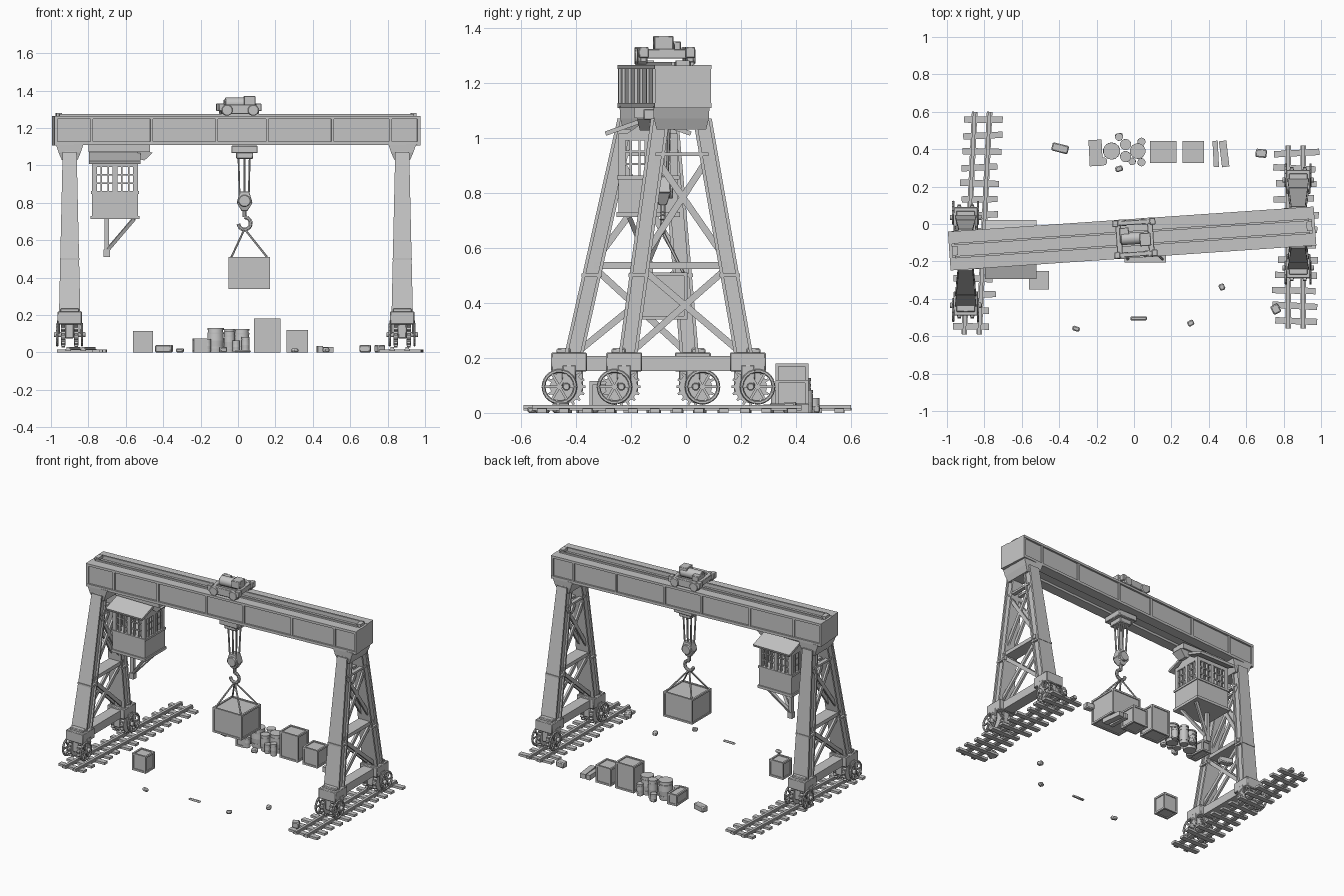
import bpy, bmesh, math, random
from mathutils import Matrix, Vector

if "Cube" in bpy.data.objects:
    bpy.data.objects.remove(bpy.data.objects["Cube"])

random.seed(4)
grey = bpy.data.materials.new("weathered_grey")
grey.diffuse_color = (0.56, 0.56, 0.56, 1)
grey.use_nodes = True
grey.node_tree.nodes["Principled BSDF"].inputs["Base Color"].default_value = grey.diffuse_color
I = Matrix()


class Part:
    """Collects simple solids into one named object."""
    def __init__(self, name, m=I):
        self.name, self.m, self.bm = name, m, bmesh.new()

    def box(self, c, s, rz=0.0):
        m = Matrix.Translation(c) @ Matrix.Rotation(rz, 4, 'Z') @ Matrix.Diagonal((*s, 1))
        bmesh.ops.create_cube(self.bm, size=1, matrix=m)

    def span(self, x0, x1, y0, y1, z0, z1):
        self.box(((x0+x1)/2, (y0+y1)/2, (z0+z1)/2), (x1-x0, y1-y0, z1-z0))

    def bar(self, a, b, w0, w1=None, n=4):
        # beam from a to b; w = (size along x-ish axis, size across)
        w1 = w1 or w0
        a, b = Vector(a), Vector(b)
        d = (b - a).normalized()
        u = Vector((0, 1, 0)) if abs(d.x) > .9 else Vector((1, 0, 0))
        u = (u - d * u.dot(d)).normalized()
        v = d.cross(u)
        k = math.sqrt(.5) if n == 4 else .5
        rings = []
        for p, w in ((a, w0), (b, w1)):
            ang = [2*math.pi*(i+.5)/n for i in range(n)]
            rings.append([self.bm.verts.new(p + u*math.cos(t)*w[0]*k + v*math.sin(t)*w[1]*k) for t in ang])
        r, s = rings
        self.bm.faces.new(r[::-1])
        self.bm.faces.new(s)
        for i in range(n):
            j = (i+1) % n
            self.bm.faces.new((r[i], r[j], s[j], s[i]))

    def tube(self, pts, r, n=8):
        for p, q in zip(pts, pts[1:]):
            self.bar(p, q, (2*r, 2*r), n=n)

    def done(self, bevel=0.0):
        bmesh.ops.recalc_face_normals(self.bm, faces=self.bm.faces)
        me = bpy.data.meshes.new(self.name)
        self.bm.transform(self.m)
        self.bm.to_mesh(me)
        self.bm.free()
        me.materials.append(grey)
        ob = bpy.data.objects.new(self.name, me)
        bpy.context.collection.objects.link(ob)
        if bevel:
            mod = ob.modifiers.new("edge", 'BEVEL')
            mod.width, mod.segments = bevel, 1
        bpy.context.view_layer.objects.active = ob
        ob.select_set(True)
        bpy.ops.object.shade_smooth_by_angle(angle=math.radians(35))
        ob.select_set(False)
        return ob


# girder with flanges, ribs and top rails
G = Matrix.Translation((-.01, -.0775, 0)) @ Matrix.Rotation(math.radians(3.93), 4, 'Z')
p = Part("girder", G)
p.span(-.97, .97, -.092, .092, 1.125, 1.25)
for s in (-1, 1):
    p.box((0, s*.07, 1.257), (1.96, .068, .016))
    p.box((0, s*.07, 1.118), (1.96, .068, .018))
    p.box((0, s*.035, 1.262), (1.9, .012, .026))
    p.box((s*.972, 0, 1.185), (.016, .204, .155))
    p.box((s*.95, 0, 1.27), (.03, .05, .02))
    for x in (-.78, -.46, -.11, .16, .51, .82):
        p.box((x, s*.095, 1.185), (.014, .014, .13))
p.done()

# trolley on top of the girder
p = Part("trolley", G)
for s in (-1, 1):
    p.box((.015, s*.085, 1.3), (.2, .025, .05))
    p.box((.015 + s*.085, 0, 1.305), (.03, .18, .035))
    for t in (-1, 1):
        p.bar((.015 + t*.07, s*.07, 1.295), (.015 + t*.07, s*.105, 1.295), (.06, .06), n=12)
        p.box((.015 + t*.1, s*.085, 1.31), (.03, .035, .04))
p.bar((-.06, .0, 1.33), (.09, .0, 1.33), (.065, .065), n=14)
p.box((.07, -.01, 1.345), (.06, .07, .05))
p.box((-.04, .02, 1.33), (.05, .08, .04))
p.done(.003)

# hoist housing, ropes, pulley block, hook, slings
hx, hy = .035, -.085
p = Part("hoist_housing")
p.box((hx, hy, 1.085), (.14, .14, .04))
p.box((hx, hy, 1.055), (.09, .1, .04))
p.done(.004)
p = Part("ropes")
for dx in (-.033, .0, .028):
    for dy in (-.025, .025):
        p.bar((hx+dx, hy+dy, 1.06), (hx+dx*.8, hy+dy*.6, .83), (.011, .011), n=6)
p.done()
p = Part("pulley_block")
p.bar((hx, hy, .86), (hx, hy, .80), (.05, .05), (.085, .06))
p.bar((hx, hy, .80), (hx, hy, .755), (.085, .06), (.03, .03))
p.bar((hx, hy-.038, .81), (hx, hy+.038, .81), (.065, .065), n=12)
p.done(.003)
p = Part("hook")
arc = [(hx + .033*math.cos(t), hy, .69 + .033*math.sin(t))
       for t in (math.radians(90 - i*24) for i in range(12))]
p.tube([(hx, hy, .76), (hx, hy, .735)] + arc, .011)
p.done()
cx, cy = .06, -.1
p = Part("slings")
for sx in (-1, 1):
    for sy in (-1, 1):
        p.bar((hx, hy, .66), (cx+sx*.095, cy+sy*.09, .51), (.011, .011), n=6)
p.done()


def crate(name, x, y, z, sx, sy, sz, rz=0.0):
    # panelled box with a raised edge frame
    p = Part(name, Matrix.Translation((x, y, z)) @ Matrix.Rotation(rz, 4, 'Z'))
    t = .012
    p.box((0, 0, sz/2), (sx-.012, sy-.012, sz-.012))
    for a in (-1, 1):
        for b in (-1, 1):
            p.box((a*(sx-t)/2, b*(sy-t)/2, sz/2), (t, t, sz))
            p.box((0, a*(sy-t)/2, sz/2 + b*(sz-t)/2), (sx, t, t))
            p.box((a*(sx-t)/2, 0, sz/2 + b*(sz-t)/2), (t, sy, t))
    p.done()


crate("hanging_crate", cx, cy, .34, .22, .21, .17)
crate("large_crate", .156, .385, 0, .14, .12, .18)
crate("medium_crate", .318, .385, 0, .115, .12, .12)
crate("lone_crate", -.508, -.3, 0, .105, .1, .115)
crate("low_crate", -.205, .38, 0, .07, .14, .075, .05)


# towers: (x, foot centre y, top centre y)
def tower(side, x, yb, yt):
    def leg_y(s, z):
        f = (z - .18) / (1.06 - .18)
        return (yb + s*.215)*(1-f) + (yt + s*.078)*f

    p = Part(side + "_legs")
    for s in (-1, 1):
        p.bar((x, leg_y(s, .18), .18), (x, leg_y(s, 1.07), 1.07), (.088, .055), (.055, .05))
        for e in (-1, 1):  # flanges
            o = e*.028
            p.bar((x, leg_y(s, .18)+o, .18), (x, leg_y(s, 1.07)+o, 1.07), (.115, .012), (.075, .012))
        p.box((x, leg_y(s, .5), .5), (.105, .075, .012))
    p.done()
    p = Part(side + "_cap")
    p.bar((x, yt, 1.03), (x, yt, 1.07), (.085, .18), (.12, .2))
    p.bar((x, yt, 1.07), (x, yt, 1.115), (.12, .2), (.15, .205))
    p.done()
    p = Part(side + "_braces")
    for e in (-1, 1):
        xe = x + e*.026
        for z0, z1 in ((.21, .53), (.55, .93)):
            for s in (-1, 1):
                p.bar((xe, leg_y(s, z0), z0), (xe, leg_y(-s, z1), z1), (.014, .024))
        p.bar((xe, leg_y(-1, .94), .94), (xe, leg_y(1, .94), .94), (.026, .014))
    p.box((x, (leg_y(1, .54)+leg_y(-1, .54))/2, .535), (.085, leg_y(1, .54)-leg_y(-1, .54), .025))
    p.box((x, yb, .18), (.075, .43, .055))
    p.done()
    p = Part(side + "_trucks")
    for s in (-1, 1):
        y = yb + s*.225
        p.box((x, y, .185), (.13, .13, .07))
        p.box((x, y + s*.02, .225), (.1, .05, .02))
        p.box((x, y, .12), (.045, .1, .09))
        for e in (-1, 1):
            p.box((x + e*.06, y, .135), (.014, .05, .08))
        p.bar((x-.085, y+s*.01, .095), (x+.085, y+s*.01, .095), (.03, .03), n=10)
    p.done(.004)
    p = Part(side + "_wheels")
    for s in (-1, 1):
        y, z = yb + s*.235, .095
        for e in (-1, 1):  # toothed wheels
            xe = x + e*.035
            p.bar((xe-.012, y, z), (xe+.012, y, z), (.118, .118), n=20)
            for i in range(16):
                t = i*math.pi/8
                c, d = math.cos(t), math.sin(t)
                p.bar((xe, y+c*.055, z+d*.055), (xe, y+c*.07, z+d*.07), (.02, .013), (.02, .007))
            xo, yo = x + e*.066, y + s*.025  # open spoked rings
            ring = [(xo, yo+.058*math.cos(k*math.pi/9), z+.058*math.sin(k*math.pi/9)) for k in range(19)]
            p.tube(ring, .007, 6)
            for k in range(0, 18, 3):
                p.bar((xo, yo, z), ring[k], (.009, .009))
    p.done()


tower("left", -.9, -.2, -.139)
tower("right", .878, 0, -.017)


# tracks with uneven sleepers
def track(side, a, b, gap, n, width):
    a, b = Vector(a), Vector(b)
    p = Part(side + "_rails")
    for s in (-1, 1):
        o = Vector((s*gap/2, 0, 0))
        p.bar(a+o+Vector((0, 0, .013)), b+o+Vector((0, 0, .013)), (.03, .01))
        p.bar(a+o+Vector((0, 0, .021)), b+o+Vector((0, 0, .021)), (.018, .014))
    p.done()
    p = Part(side + "_sleepers")
    for i in range(n):
        c = a.lerp(b, (i+.5)/n)
        p.box((c.x + random.uniform(-.012, .012), c.y, .008),
              (width*random.uniform(.88, 1.05), .034, .016), random.uniform(-.06, .06))
    p.done()


track("left", (-.868, -.59, 0), (-.812, .6, 0), .08, 14, .215)
track("right", (.865, -.56, 0), (.865, .42, 0), .08, 12, .235)

# operator cabin with open window frames
x0, x1, y0, y1 = -.78, -.535, -.245, -.03
p = Part("cabin_body")
p.span(x0, x1, y0, y1, .725, .86)
p.span(x0-.008, x1+.008, y0-.008, y1+.008, .712, .73)
p.span(x0-.006, x1+.006, y0-.006, y1+.006, .848, .862)
p.span(x0, x1, y0, y1, .99, 1.015)
p.done()
p = Part("cabin_windows")
for i in range(7):
    w = .026 if i % 3 == 0 else .008
    for y in (y0+.01, y1-.01):
        p.box((x0+.013 + i*(x1-x0-.026)/6, y, .925), (w, .018, .135))
    for x in (x0+.01, x1-.01):
        p.box((x, y0+.013 + i*(y1-y0-.026)/6, .925), (.018, w, .135))
for z in (.905, .95):
    for y in (y0+.01, y1-.01):
        p.span(x0, x1, y-.004, y+.004, z-.004, z+.004)
    for x in (x0+.01, x1-.01):
        p.span(x-.004, x+.004, y0, y1, z-.004, z+.004)
p.done()
p = Part("cabin_roof")
ym = (y0+y1)/2
for s in (-1, 1):
    p.bar((-.66, ym, 1.07), (-.66, ym+s*.155, 1.015), (.275, .016))
for x in (x0+.006, x1-.006):  # gable infill
    p.bar((x, ym, 1.0), (x, ym, 1.065), (.012, .2), (.012, .01))
p.done()
p = Part("cabin_bracket")
p.span(-.8, -.47, ym-.05, ym+.05, 1.072, 1.11)
p.bar((-.515, ym, 1.03), (-.5, ym, 1.08), (.03, .06), (.09, .08))
p.done()
p = Part("cabin_struts")
p.bar((-.702, ym, .53), (-.702, ym, .72), (.024, .024))
p.box((-.702, ym, .53), (.034, .034, .04))
for s in (-1, 1):
    p.bar((-.7, ym, .545), (-.555, ym+s*.07, .715), (.018, .018))
p.done()


# barrels and jars in the cargo row
def barrel(name, x, y, r, h):
    p = Part(name)
    for z0, z1, a, b in ((0, .5, .88, 1), (.5, 1, 1, .88)):
        p.bar((x, y, z0*h), (x, y, z1*h), (2*r*a,)*2, (2*r*b,)*2, n=14)
    for z in (.2, .8, .97):
        p.bar((x, y, z*h-.005), (x, y, z*h+.005), (2*r*.99,)*2, n=14)
    p.done()


for i, b in enumerate(((-.12, .39, .046, .128), (.02, .39, .042, .125), (-.045, .425, .03, .125),
                       (-.045, .36, .03, .11), (-.08, .465, .021, .05), (.04, .44, .022, .08),
                       (.04, .33, .022, .08), (-.01, .335, .02, .06), (-.165, .335, .022, .07))):
    barrel("barrel_%d" % (i+1), *b)

# planks, sacks and loose scraps on the ground
p = Part("planks")
p.box((.437, .375, .017), (.028, .14, .034), .05)
p.box((.482, .375, .015), (.04, .14, .03), .12)
p.done()
p = Part("loose_blocks")
for x, y, sx, sy, sz, r in ((-.395, .405, .09, .045, .04, -.25), (.68, .378, .06, .045, .04, -.1),
                            (.47, -.337, .03, .035, .025, .4), (.303, -.53, .035, .03, .02, .5),
                            (.025, -.505, .09, .022, .012, 0), (-.31, -.56, .04, .025, .022, -.3),
                            (.758, -.455, .045, .05, .04, .5), (-.08, .295, .04, .03, .03, .3), (-.08, .47, .04, .03, .03, .2)):
    p.box((x, y, sz/2), (sx, sy, sz), r)
p.done(.006)
